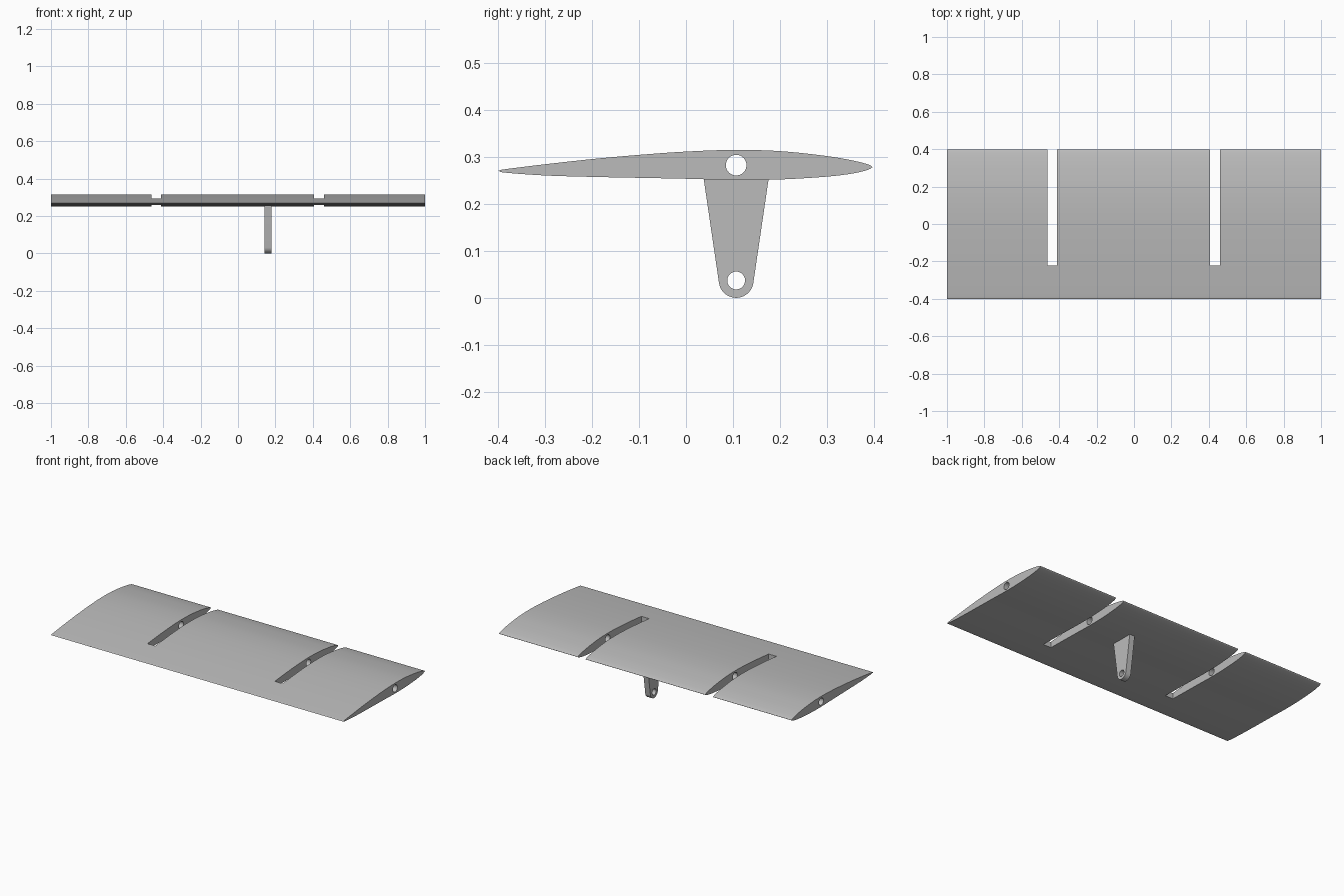
import bpy, bmesh, math
from mathutils import Matrix, Vector

cube = bpy.data.objects.get("Cube")
if cube:
    bpy.data.objects.remove(cube, do_unlink=True)

grey = bpy.data.materials.new("light grey")
grey.use_nodes = True
colour = (0.5, 0.5, 0.5, 1)
grey.diffuse_color = colour
grey.node_tree.nodes["Principled BSDF"].inputs["Base Color"].default_value = colour

HINGE_Y = 0.107


def extrude_profile(name, points, x0, x1):
    """Solid from a closed (y, z) outline, extruded along x."""
    bm = bmesh.new()
    face = bm.faces.new([bm.verts.new((x0, y, z)) for y, z in points])
    ext = bmesh.ops.extrude_face_region(bm, geom=[face])
    moved = [v for v in ext["geom"] if isinstance(v, bmesh.types.BMVert)]
    bmesh.ops.translate(bm, verts=moved, vec=(x1 - x0, 0, 0))
    bmesh.ops.recalc_face_normals(bm, faces=bm.faces)
    mesh = bpy.data.meshes.new(name)
    bm.to_mesh(mesh)
    bm.free()
    obj = bpy.data.objects.new(name, mesh)
    bpy.context.collection.objects.link(obj)
    mesh.materials.append(grey)
    return obj


def circle(y, z, r, n=40):
    return [(y + r * math.cos(math.tau * i / n), z + r * math.sin(math.tau * i / n))
            for i in range(n)]


def smooth_path(pts, steps=5):
    """Catmull-Rom interpolation through the points."""
    p = [Vector(q) for q in pts]
    p = [2 * p[0] - p[1]] + p + [2 * p[-1] - p[-2]]
    out = []
    for a, b, c, d in zip(p, p[1:], p[2:], p[3:]):
        for s in range(steps):
            t = s / steps
            out.append(0.5 * (2 * b + (c - a) * t + (2 * a - 5 * b + 4 * c - d) * t * t
                              + (3 * b - a - 3 * c + d) * t ** 3))
    return [tuple(q) for q in out] + [tuple(pts[-1])]


def finish(obj, cutters):
    """Cut the openings, then smooth the curved faces."""
    bpy.ops.object.select_all(action="DESELECT")
    bpy.context.view_layer.objects.active = obj
    obj.select_set(True)
    for cutter in cutters:
        mod = obj.modifiers.new("cut", "BOOLEAN")
        mod.operation = "DIFFERENCE"
        mod.solver = "EXACT"
        mod.object = cutter
        bpy.ops.object.modifier_apply(modifier=mod.name)
    for cutter in cutters:
        bpy.data.objects.remove(cutter, do_unlink=True)
    bpy.ops.object.shade_smooth_by_angle(angle=math.radians(30))


# Wing panel: aerofoil section running the full span
upper = [(-0.4, 0.271), (-0.385, 0.2745), (-0.3, 0.285), (-0.2, 0.296), (-0.1, 0.305),
         (0, 0.312), (0.1, 0.3155), (0.2, 0.313), (0.3, 0.3025), (0.36, 0.292),
         (0.39, 0.284), (0.398, 0.279)]
lower = [(0.398, 0.279), (0.39, 0.274), (0.36, 0.266), (0.3, 0.2585), (0.2, 0.2525),
         (0.1, 0.2515), (0, 0.254), (-0.1, 0.256), (-0.2, 0.258), (-0.3, 0.261),
         (-0.385, 0.267), (-0.4, 0.271)]
section = smooth_path(upper)[:-1] + smooth_path(lower)[:-1]
wing = extrude_profile("wing_panel", section, -1, 1)

# Hinge slots open at the rear, and the rod bore through the span
slot = [(-0.222, 0.2), (0.5, 0.2), (0.5, 0.4), (-0.222, 0.4)]
cutters = [extrude_profile("slot_cutter", slot, x - 0.0265, x + 0.0265)
           for x in (-0.437, 0.434)]
cutters.append(extrude_profile("bore_cutter", circle(HINGE_Y, 0.283, 0.022), -1.1, 1.1))
finish(wing, cutters)

# Control horn: tapered arm with a rounded end and a pin hole
radius, tilt, n = 0.037, math.radians(8), 20
arc = [(HINGE_Y - radius * math.cos(a), radius - radius * math.sin(a))
       for a in (-0 - tilt + (math.pi + 2 * tilt) * i / n + tilt * 2 * (1 - 2 * i / n)
                 for i in range(n + 1))]
horn = extrude_profile("control_horn", [(0.037, 0.259)] + arc + [(0.177, 0.259)],
                       0.143, 0.178)
finish(horn, [extrude_profile("pin_cutter", circle(HINGE_Y, 0.037, 0.019), 0.1, 0.2)])
